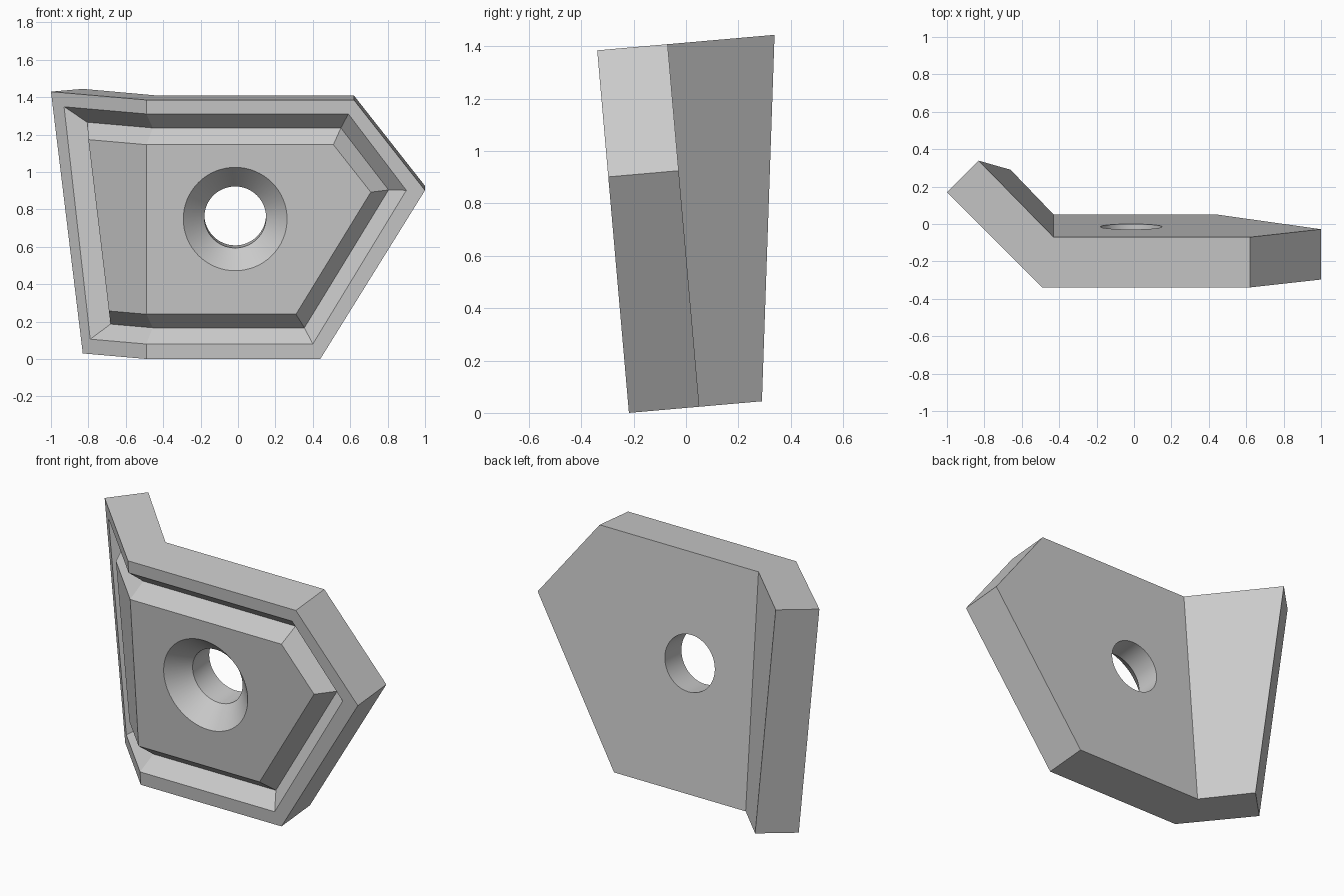
import bpy, bmesh, math

if "Cube" in bpy.data.objects:
    bpy.data.objects.remove(bpy.data.objects["Cube"], do_unlink=True)

FOLD = -0.49        # x of the bend line on the front
THICK = 0.27        # plate thickness
GROOVE = 0.083      # depth of the V groove
HOLE_X, HOLE_Z = -0.015, 0.751

grey = bpy.data.materials.new("plain grey")
grey.use_nodes = True
grey.diffuse_color = (0.6, 0.6, 0.6, 1)
grey.node_tree.nodes["Principled BSDF"].inputs["Base Color"].default_value = (0.6, 0.6, 0.6, 1)


def outline(low, high, corner, apex, shoulder, wing_top, wing_low):
    """Seven-sided front outline; points past the fold swing back at 45 degrees."""
    flat = [(FOLD, low), (corner, low), apex, (shoulder, high),
            (FOLD, high), (wing_top, high), (wing_low, low)]
    return [(x, max(0, FOLD - x), z) for x, z in flat]


def sink(ring, depth, fold_shift, wing_shift):
    """Push a ring into the plate, following the bent wing."""
    out = []
    for i, (x, y, z) in enumerate(ring):
        if i in (5, 6):
            out.append((x + wing_shift, y + wing_shift, z))
        else:
            out.append((x + (fold_shift if i in (0, 4) else 0), y + depth, z))
    return out


def loft(name, rings, caps):
    """Skin successive rings and close both ends with the given cap polygons."""
    bm = bmesh.new()
    rows = [[bm.verts.new(p) for p in ring] for ring in rings]
    n = len(rows[0])
    for a, b in zip(rows, rows[1:]):
        for i in range(n):
            j = (i + 1) % n
            bm.faces.new((a[i], b[i], b[j], a[j]))
    for cap in caps:
        bm.faces.new([rows[0][i] for i in cap])
        bm.faces.new([rows[-1][i] for i in reversed(cap)])
    bmesh.ops.recalc_face_normals(bm, faces=bm.faces[:])
    mesh = bpy.data.meshes.new(name)
    bm.to_mesh(mesh)
    bm.free()
    mesh.materials.append(grey)
    obj = bpy.data.objects.new(name, mesh)
    bpy.context.collection.objects.link(obj)
    return obj


# bent plate with a V groove running round its front
outer = outline(0, 1.39, 0.44, (1.0, 0.905), 0.62, -1.0, -0.83)
groove_outer = outline(0.08, 1.315, 0.40, (0.90, 0.905), 0.59, -0.93, -0.79)
groove_inner = outline(0.24, 1.15, 0.31, (0.71, 0.895), 0.51, -0.80, -0.69)
middle = [tuple((p + q) / 2 for p, q in zip(a, b))
          for a, b in zip(groove_outer, groove_inner)]
groove_floor = sink(middle, GROOVE, GROOVE * 0.414, GROOVE * 0.707)
back = sink(outer, THICK, 0.06, 0.17)
plate = loft("bent_plate", [groove_inner, groove_floor, groove_outer, outer, back],
             [(0, 1, 2, 3, 4), (4, 5, 6, 0)])

# countersunk screw hole
SIDES = 64
profile = [(-0.05, 0.3275), (0.1125, 0.165), (0.4, 0.165)]
circles = [[(HOLE_X + r * math.cos(math.tau * i / SIDES), y,
             HOLE_Z + r * math.sin(math.tau * i / SIDES)) for i in range(SIDES)]
           for y, r in profile]
cutter = loft("hole_cutter", circles, [range(SIDES)])
cutter.hide_render = True

cut = plate.modifiers.new("screw_hole", 'BOOLEAN')
cut.operation = 'DIFFERENCE'
cut.solver = 'EXACT'
cut.object = cutter
bpy.ops.object.select_all(action='DESELECT')
plate.select_set(True)
bpy.context.view_layer.objects.active = plate
bpy.ops.object.modifier_apply(modifier=cut.name)
bpy.data.objects.remove(cutter, do_unlink=True)
bpy.ops.object.shade_smooth_by_angle(angle=math.radians(30))

# lean the plate forward
plate.rotation_euler.x = math.radians(5)
plate.location.y = -0.218
